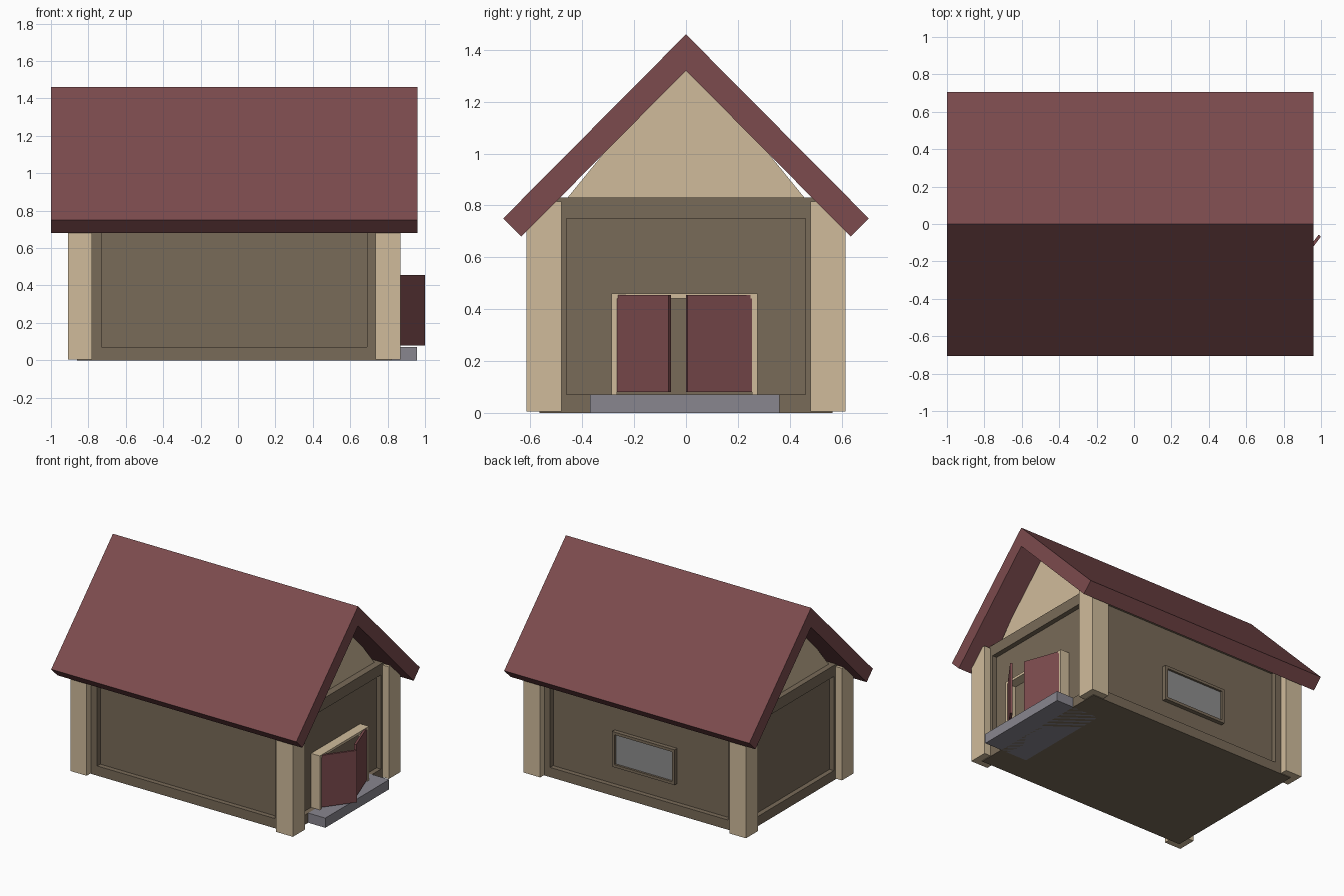
import bpy, bmesh
from mathutils import Vector

if "Cube" in bpy.data.objects:
    bpy.data.objects.remove(bpy.data.objects["Cube"])


def material(name, rgb):
    m = bpy.data.materials.new(name)
    m.diffuse_color = (*rgb, 1)
    m.use_nodes = True
    m.node_tree.nodes["Principled BSDF"].inputs["Base Color"].default_value = m.diffuse_color
    return m


RED = material("roof_red", (0.20, 0.07, 0.075))
BROWN = material("wall_brown", (0.19, 0.145, 0.098))
CREAM = material("timber_cream", (0.63, 0.50, 0.33))
STONE = material("step_stone", (0.25, 0.24, 0.275))
GLASS = material("window_grey", (0.27, 0.27, 0.27))


def prism(name, pts, vec, mat):
    """Extrude a flat outline of 3D points along vec."""
    bm = bmesh.new()
    f = bm.faces.new([bm.verts.new(p) for p in pts])
    r = bmesh.ops.extrude_face_region(bm, geom=[f], use_keep_orig=True)
    top = [v for v in r["geom"] if isinstance(v, bmesh.types.BMVert)]
    bmesh.ops.translate(bm, verts=top, vec=vec)
    bmesh.ops.recalc_face_normals(bm, faces=bm.faces)
    me = bpy.data.meshes.new(name)
    bm.to_mesh(me)
    bm.free()
    me.materials.append(mat)
    ob = bpy.data.objects.new(name, me)
    bpy.context.collection.objects.link(ob)
    return ob


def box(name, x, y, z, mat):
    pts = [(x[0], y[0], z[0]), (x[1], y[0], z[0]), (x[1], y[1], z[0]), (x[0], y[1], z[0])]
    return prism(name, pts, (0, 0, z[1] - z[0]), mat)


# Walls: recessed core with raised sill, top rail and corner strips
WX, WY = (-0.86, 0.82), (-0.565, 0.565)
box("wall_core", (-0.825, 0.785), (-0.53, 0.53), (0.001, 0.829), BROWN)
box("wall_sill", WX, WY, (0, 0.07), BROWN)
box("wall_top_rail", WX, WY, (0.75, 0.83), BROWN)
for ex, x in (("left", (-0.86, -0.73)), ("right", (0.69, 0.82))):
    for ey, y in (("front", (-0.565, -0.46)), ("back", (0.46, 0.565))):
        box(f"wall_corner_{ey}_{ex}", x, y, (0.07, 0.75), BROWN)

# Corner posts
for ex, x in (("left", (-0.91, -0.78)), ("right", (0.735, 0.87))):
    for ey, y in (("front", (-0.615, -0.48)), ("back", (0.48, 0.615))):
        box(f"post_{ey}_{ex}", x, y, (0.005, 0.815), CREAM)

# Roof chevron and gable
roof = [(0, 1.46), (0.705, 0.75), (0.635, 0.68), (0, 1.32), (-0.635, 0.68), (-0.705, 0.75)]
prism("roof", [(-1, y, z) for y, z in roof], (1.96, 0, 0), RED)
gable = [(-0.465, 0.82), (0.465, 0.82), (0, 1.39)]
prism("gable", [(-0.82, y, z) for y, z in gable], (1.59, 0, 0), CREAM)

# Door step
box("step", (0.61, 0.957), (-0.37, 0.36), (0, 0.07), STONE)

# Door frame
FX = (0.78, 0.855)
box("door_frame_left", FX, (-0.287, -0.267), (0.07, 0.46), CREAM)
box("door_frame_right", FX, (0.255, 0.275), (0.07, 0.46), CREAM)
box("door_frame_top", FX, (-0.267, 0.255), (0.442, 0.46), CREAM)


# Door leaves, both swung outwards
def door(name, hinge, tip):
    a, b = Vector((*hinge, 0.08)), Vector((*tip, 0.08))
    d = (b - a).normalized()
    n = Vector((d.y, -d.x, 0)) * 0.008
    prism(name, [a - n, b - n, b + n, a + n], (0, 0, 0.375), RED)


door("door_left", (0.845, -0.263), (0.993, -0.062))
door("door_right", (0.845, 0.253), (0.935, 0.003))

# Back window: pane and four frame bars
box("window_pane", (-0.28, 0.18), (0.50, 0.545), (0.225, 0.44), GLASS)
WF = (0.50, 0.56)
box("window_frame_top", (-0.30, 0.20), WF, (0.44, 0.46), BROWN)
box("window_frame_bottom", (-0.30, 0.20), WF, (0.205, 0.225), BROWN)
box("window_frame_left", (-0.30, -0.28), WF, (0.225, 0.44), BROWN)
box("window_frame_right", (0.18, 0.20), WF, (0.225, 0.44), BROWN)
